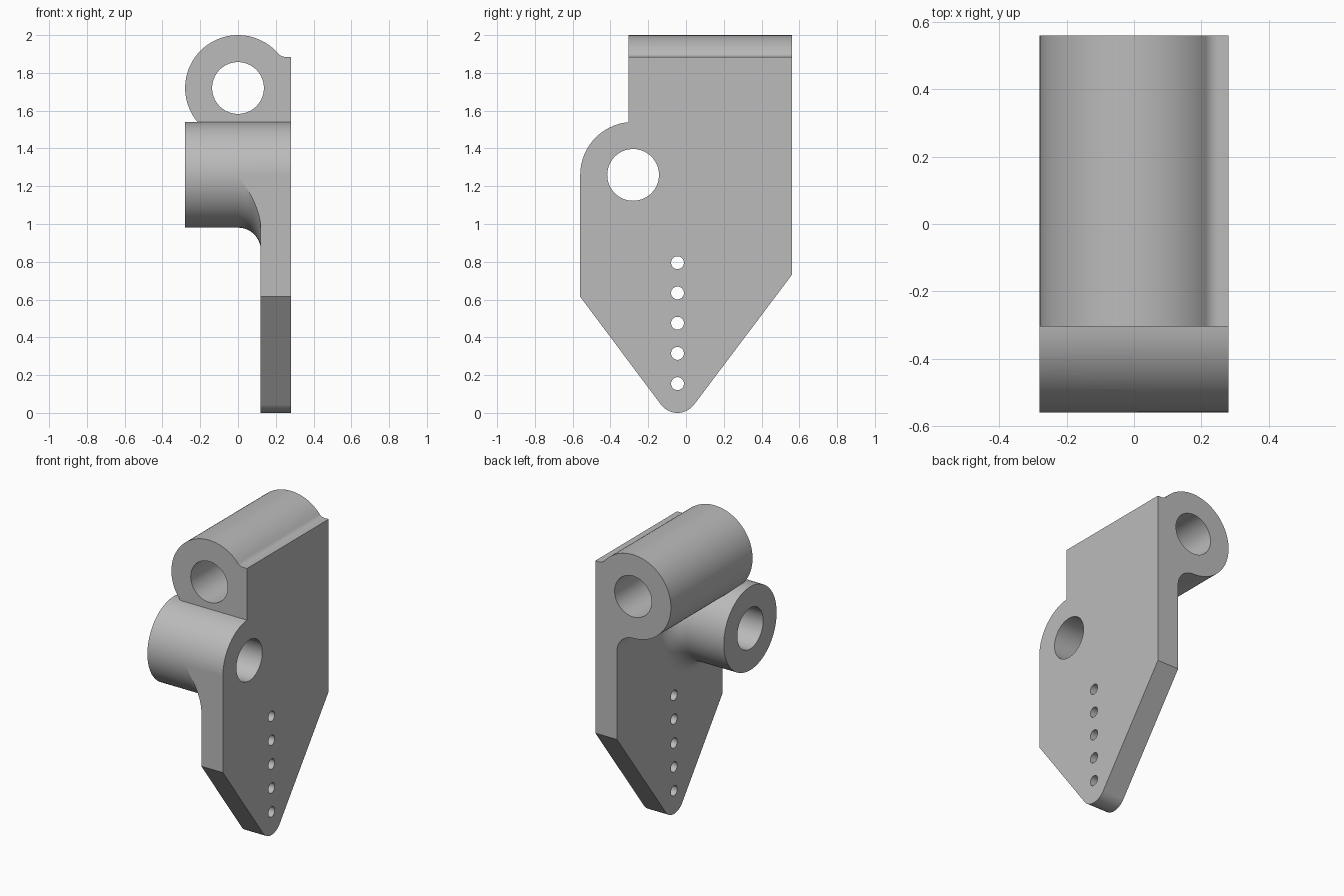
import bpy, bmesh
from math import sin, cos, radians, degrees, sqrt, atan2, tau
from mathutils import Vector, Matrix

cube = bpy.data.objects.get("Cube")
if cube:
    bpy.data.objects.remove(cube, do_unlink=True)

# Main dimensions
TUBE_R, BORE_R, FILLET = 0.28, 0.137, 0.12
PLATE_IN, PLATE_OUT = 0.12, 0.28
PLATE_TOP = 1.885
BACK, STEP = 0.56, -0.305
UPPER_Z = 1.72
BOSS_Y, BOSS_Z = -0.28, 1.26
TIP_Y, TIP_R = -0.045, 0.11


def arc(u, v, r, start, end, steps):
    """Points along an arc, angles in degrees."""
    angles = [radians(start + (end - start) * i / steps) for i in range(steps + 1)]
    return [(u + r * cos(a), v + r * sin(a)) for a in angles]


def finish(name, bm):
    bmesh.ops.recalc_face_normals(bm, faces=bm.faces[:])
    mesh = bpy.data.meshes.new(name)
    bm.to_mesh(mesh)
    bm.free()
    obj = bpy.data.objects.new(name, mesh)
    bpy.context.collection.objects.link(obj)
    return obj


def prism(name, points, axis, lo, hi):
    """Extrude a profile along x (points are y, z) or y (points are x, z)."""
    place = (lambda u, v: (lo, u, v)) if axis == "x" else (lambda u, v: (u, lo, v))
    shift = Vector((hi - lo, 0, 0)) if axis == "x" else Vector((0, hi - lo, 0))
    bm = bmesh.new()
    face = bm.faces.new([bm.verts.new(place(u, v)) for u, v in points])
    grown = bmesh.ops.extrude_face_region(bm, geom=[face], use_keep_orig=True)
    moved = [g for g in grown["geom"] if isinstance(g, bmesh.types.BMVert)]
    bmesh.ops.translate(bm, verts=moved, vec=shift)
    return finish(name, bm)


def combine(target, tool, operation):
    """Apply a boolean and remove the helper."""
    tool.hide_render = True
    mod = target.modifiers.new(operation.lower(), "BOOLEAN")
    mod.operation, mod.solver, mod.object = operation, "EXACT", tool
    bpy.context.view_layer.objects.active = target
    bpy.ops.object.modifier_apply(modifier=mod.name)
    bpy.data.objects.remove(tool, do_unlink=True)


# Plate and upper tube share one front profile, blended by two fillets
top_fillet = 0.05
rise = PLATE_TOP + top_fillet - UPPER_Z
reach = sqrt((TUBE_R + top_fillet) ** 2 - rise ** 2)
join = degrees(atan2(rise, reach))
profile = [(PLATE_OUT, -0.1), (PLATE_OUT, PLATE_TOP)]
profile += arc(reach, PLATE_TOP + top_fillet, top_fillet, 270, 180 + join, 8)
profile += arc(0, UPPER_Z, TUBE_R, join, 270, 72)[1:]
profile += arc(0, UPPER_Z - TUBE_R - FILLET, FILLET, 90, 0, 16)[1:]
profile += [(PLATE_IN, -0.1)]
bracket = prism("bracket", profile, "y", -0.7, 0.7)

# Cross boss, turned about its axis with a flared root
boss_r = TUBE_R - 0.0005
flare = arc(0.0005, boss_r + FILLET, FILLET, 270, 360, 16)
half = [(-TUBE_R, 0), (-TUBE_R, boss_r)] + flare + [(0.2, boss_r + FILLET), (0.2, 0)]
bm = bmesh.new()
ring = [bm.verts.new((x, BOSS_Y, BOSS_Z + r)) for x, r in half]
edges = [bm.edges.new(pair) for pair in zip(ring, ring[1:])]
bmesh.ops.spin(bm, geom=ring + edges, cent=(0, BOSS_Y, BOSS_Z), axis=(1, 0, 0),
               angle=tau, steps=96, use_duplicate=False)
bmesh.ops.remove_doubles(bm, verts=bm.verts[:], dist=0.00001)
combine(bracket, finish("boss", bm), "UNION")

# Side outline: pointed foot, straight back, stepped and rounded front
step_angle = degrees(atan2(sqrt(TUBE_R ** 2 - (STEP - BOSS_Y) ** 2), STEP - BOSS_Y))
outline = [(-BACK, 0.615)]
outline += arc(TIP_Y, TIP_R, TIP_R, 216.9, 323.1, 20)
outline += [(BACK, 0.73), (BACK, 2.1), (STEP, 2.1)]
outline += arc(BOSS_Y, BOSS_Z, TUBE_R, step_angle, 180, 24)
combine(bracket, prism("outline", outline, "x", -0.5, 0.5), "INTERSECT")

# Bores and the row of small holes
bore = arc(0, UPPER_Z, BORE_R, 0, 354, 59)
combine(bracket, prism("upper_bore", bore, "y", -1, 1), "DIFFERENCE")
bore = arc(BOSS_Y, BOSS_Z, BORE_R, 0, 354, 59)
combine(bracket, prism("boss_bore", bore, "x", -1, 1), "DIFFERENCE")
for i in range(5):
    hole = arc(TIP_Y, 0.155 + 0.16 * i, 0.034, 0, 348, 29)
    combine(bracket, prism("pin_hole", hole, "x", -1, 1), "DIFFERENCE")

# Plain grey finish
grey = bpy.data.materials.new("plain grey")
grey.use_nodes = True
grey.diffuse_color = (0.5, 0.5, 0.5, 1)
grey.node_tree.nodes["Principled BSDF"].inputs["Base Color"].default_value = (0.5, 0.5, 0.5, 1)
bracket.data.materials.clear()
bracket.data.materials.append(grey)
for poly in bracket.data.polygons:
    poly.material_index = 0

# Smooth curves, crisp edges, flat faces kept flat
for obj in bpy.context.selected_objects:
    obj.select_set(False)
bracket.select_set(True)
bpy.context.view_layer.objects.active = bracket
bpy.ops.object.shade_smooth_by_angle(angle=radians(25))
weighted = bracket.modifiers.new("flat_faces", "WEIGHTED_NORMAL")
weighted.keep_sharp = True
weighted.weight = 100
